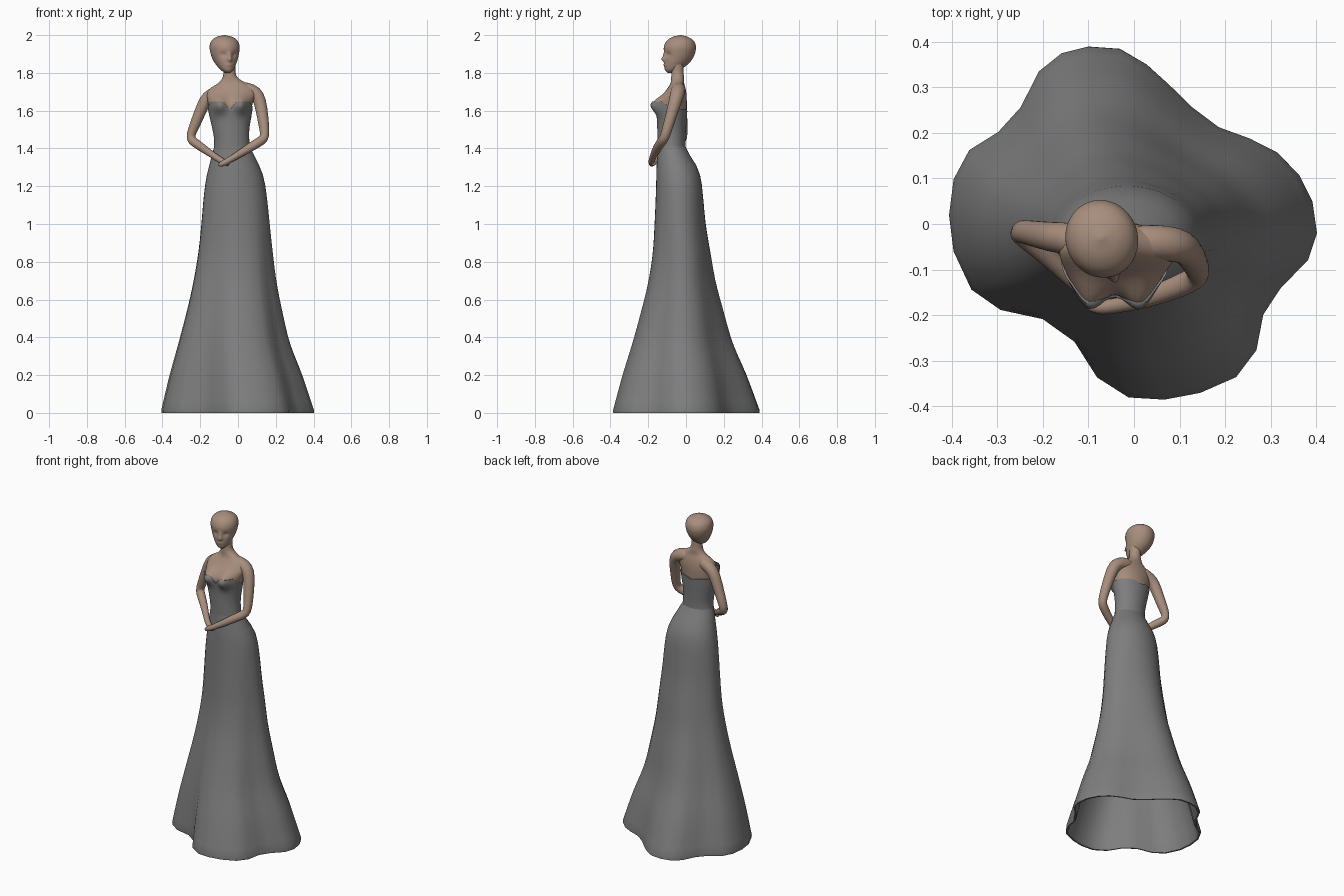
import bpy, bmesh, math
from mathutils import Vector

cube = bpy.data.objects.get("Cube")
if cube:
    bpy.data.objects.remove(cube, do_unlink=True)


def material(name, colour):
    mat = bpy.data.materials.new(name)
    mat.use_nodes = True
    mat.diffuse_color = (*colour, 1)
    mat.node_tree.nodes["Principled BSDF"].inputs["Base Color"].default_value = (*colour, 1)
    return mat


SKIN = material("skin", (0.39, 0.27, 0.205))
DRESS = material("grey dress", (0.21, 0.21, 0.21))


def loft(name, rings, mat, caps=True, subdivide=0, sharp=60):
    """Join equal rings of points into one smooth skin."""
    bm = bmesh.new()
    rows = [[bm.verts.new(p) for p in ring] for ring in rings]
    n = len(rows[0])
    for a, b in zip(rows, rows[1:]):
        for i in range(n):
            j = (i + 1) % n
            bm.faces.new((a[i], a[j], b[j], b[i]))
    if caps:
        bm.faces.new(rows[0])
        bm.faces.new(rows[-1])
    bmesh.ops.recalc_face_normals(bm, faces=bm.faces)
    mesh = bpy.data.meshes.new(name)
    bm.to_mesh(mesh)
    bm.free()
    mesh.materials.append(mat)
    mesh.shade_smooth()
    mesh.set_sharp_from_angle(angle=math.radians(sharp))
    obj = bpy.data.objects.new(name, mesh)
    bpy.context.collection.objects.link(obj)
    if subdivide:
        obj.modifiers.new("smooth", "SUBSURF").levels = subdivide
        obj.modifiers["smooth"].render_levels = subdivide
    return obj


def sample(table, z):
    """Smoothly interpolate table rows (z, values...) at height z."""
    z = min(max(z, table[0][0]), table[-1][0])
    k = 0
    while k < len(table) - 2 and z > table[k + 1][0]:
        k += 1

    def slope(m, c):
        a, b = table[max(m - 1, 0)], table[min(m + 1, len(table) - 1)]
        return (b[c] - a[c]) / (b[0] - a[0])

    p, q = table[k], table[k + 1]
    h = q[0] - p[0]
    t = (z - p[0]) / h
    s = t * t * (3 - 2 * t)
    return [p[c] + (q[c] - p[c]) * s + h * t * (1 - t) * ((1 - t) * slope(k, c) - t * slope(k + 1, c))
            for c in range(1, len(p))]


def bell(d, width):
    return math.exp(-(d / width) ** 2)


# Torso and neck: height, then left, right, front and back limits
TORSO = [
    (1.38, -.123, .06, -.142, -.009), (1.44, -.120, .054, -.144, -.009),
    (1.50, -.129, .054, -.146, -.006), (1.57, -.145, .065, -.148, -.001),
    (1.63, -.157, .075, -.148, .003), (1.66, -.162, .085, -.138, .004),
    (1.69, -.163, .095, -.117, .002), (1.72, -.145, .085, -.097, -.003),
    (1.745, -.105, .045, -.082, -.010), (1.77, -.084, .003, -.079, -.010),
    (1.80, -.077, -.013, -.077, -.013), (1.85, -.077, -.013, -.077, -.013)]
SIDES = 64
ANGLES = [math.tau * i / SIDES for i in range(SIDES)]


def torso_point(angle, z, grow=0.0):
    x0, x1, y0, y1 = sample(TORSO, z)
    x = (x0 + x1) / 2 + ((x1 - x0) / 2 + grow) * math.cos(angle)
    y = (y0 + y1) / 2 + ((y1 - y0) / 2 + grow) * math.sin(angle)
    front = min(1, max(0, -2 * math.sin(angle)))
    bust = bell(x + .1, .037) + bell(x - .015, .037)
    return Vector((x, y - .043 * front * bust * bell(z - 1.63, .045), z))


loft("torso", [[torso_point(a, 1.45 + .4 * k / 32) for a in ANGLES] for k in range(33)], SKIN)


# Strapless bodice with a sweetheart neckline and a thin top edge
def neckline(angle):
    front = min(1, max(0, -1.6 * math.sin(angle)))
    x = torso_point(angle, 1.62).x
    dip = bell(x + .043, .02) if math.sin(angle) < 0 else 0
    back = .012 * bell(x + .043, .03) if math.sin(angle) > 0 else 0
    return 1.608 + .04 * front - .042 * dip - back


ROWS = 18
bodice = [[torso_point(a, 1.39 + (neckline(a) - 1.39) * k / ROWS, .006) for a in ANGLES]
          for k in range(ROWS + 1)]
bodice.append([torso_point(a, neckline(a), -.003) for a in ANGLES])
loft("bodice", bodice, DRESS, caps=False)

# Skirt: round at the waist, fading into a wavy hem
SKIRT = [
    (0, -.41, .407, -.395, .395), (.2, -.362, .34, -.34, .322),
    (.37, -.315, .275, -.287, .25), (.55, -.268, .232, -.237, .197),
    (.7, -.235, .203, -.2, .157), (.85, -.21, .184, -.177, .13),
    (1, -.194, .168, -.167, .105), (1.15, -.181, .152, -.16, .09),
    (1.25, -.167, .135, -.157, .077), (1.32, -.15, .108, -.155, .05),
    (1.38, -.134, .077, -.15, .01), (1.41, -.126, .063, -.149, -.003)]
HEM_X = [-10, -3, 3, 8, 13, 19, 26, 32, 37, 40, 41, 39, 33, 29, 27.5, 23,
         15, 7, -1, -8, -13, -20, -29.5, -36, -40, -41, -40, -36.5, -30, -25, -21, -16]
HEM_Y = [39.5, 39, 35.5, 31, 26, 21.5, 19, 16, 11, 5, -2, -8, -14, -20, -28, -34,
         -37.5, -39, -38.5, -34, -26, -21, -19, -14.5, -6, 2, 10, 16.5, 20.5, 26, 34, 38]


def skirt_ring(z, grow=0.0):
    x0, x1, y0, y1 = sample(SKIRT, z)
    fold = max(0, 1 - z / 1.2)
    ring = []
    for hx, hy in zip(HEM_X, HEM_Y):
        wave = Vector((hx / 41, hy / 39.5))
        p = wave.normalized().lerp(wave, fold)
        ring.append(((x0 + x1) / 2 + p.x * ((x1 - x0) / 2 + grow),
                     (y0 + y1) / 2 + p.y * ((y1 - y0) / 2 + grow), z))
    return ring


heights = [1.41 - .05 * k for k in range(28)] + [.015]
outer = [skirt_ring(z) for z in heights]
inner = [skirt_ring(z, -.018) for z in reversed(heights)]
loft("skirt", outer + [skirt_ring(0, -.005), skirt_ring(0, -.015)] + inner, DRESS, sharp=50)


# Arms: points along the limb with a radius each, from collar to fingertips
def limb(name, path):
    points = [Vector(p[:3]) for p in path]
    rings = []
    for i, p in enumerate(points):
        along = (points[min(i + 1, len(points) - 1)] - points[max(i - 1, 0)]).normalized()
        u = along.cross(Vector((0, 1, 0))).normalized()
        v = along.cross(u)
        rings.append([p + path[i][3] * (u * math.cos(a) + v * math.sin(a))
                      for a in ANGLES[::4]])
    loft(name, rings, SKIN, subdivide=1, sharp=180)


limb("left_arm", [
    (-.02, -.04, 1.72, .038), (.05, -.04, 1.712, .04), (.094, -.045, 1.695, .039),
    (.117, -.055, 1.655, .035), (.132, -.083, 1.56, .03), (.143, -.106, 1.48, .026),
    (.138, -.117, 1.45, .026), (.105, -.135, 1.43, .026), (.02, -.167, 1.378, .021),
    (-.04, -.18, 1.342, .016), (-.07, -.184, 1.325, .018), (-.105, -.18, 1.308, .01)])
limb("right_arm", [
    (-.07, -.04, 1.71, .036), (-.125, -.035, 1.692, .036), (-.162, -.03, 1.67, .035),
    (-.184, -.028, 1.635, .033), (-.222, -.021, 1.54, .029), (-.25, -.015, 1.475, .025),
    (-.25, -.02, 1.447, .025), (-.225, -.04, 1.428, .025), (-.17, -.088, 1.39, .021),
    (-.12, -.14, 1.355, .016), (-.085, -.168, 1.332, .018), (-.045, -.176, 1.312, .01)])

# Head: height, half width, front and back reach, turned a little to its left
HEAD = [
    (1.80, .012, .066, .03), (1.815, .032, .079, -.002), (1.85, .055, .083, -.05),
    (1.88, .068, .082, -.073), (1.91, .076, .083, -.085), (1.94, .079, .082, -.088),
    (1.97, .069, .067, -.076), (1.99, .043, .037, -.047), (2.0, .006, .0, -.01)]
TURN = math.radians(18)


def head_point(angle, z):
    half, front, back = sample(HEAD, z)
    side = half * math.cos(angle)
    ahead = (front + back) / 2 + (front - back) / 2 * math.sin(angle)
    if math.sin(angle) > 0:
        nose_height = bell(z - 1.872, .012) + .5 * bell(z - 1.893, .015)
        ahead += .017 * bell(side, .011) * nose_height
        ahead -= .009 * (bell(side - .03, .016) + bell(side + .03, .016)) * bell(z - 1.897, .013)
        ahead += .004 * bell(side, .018) * bell(z - 1.842, .007)
    return Vector((-.07 + side * math.cos(TURN) + ahead * math.sin(TURN),
                   -.035 + side * math.sin(TURN) - ahead * math.cos(TURN), z))


loft("head", [[head_point(a, 1.9 - .1 * math.cos(math.pi * k / 44)) for a in ANGLES]
              for k in range(45)], SKIN, sharp=180)
